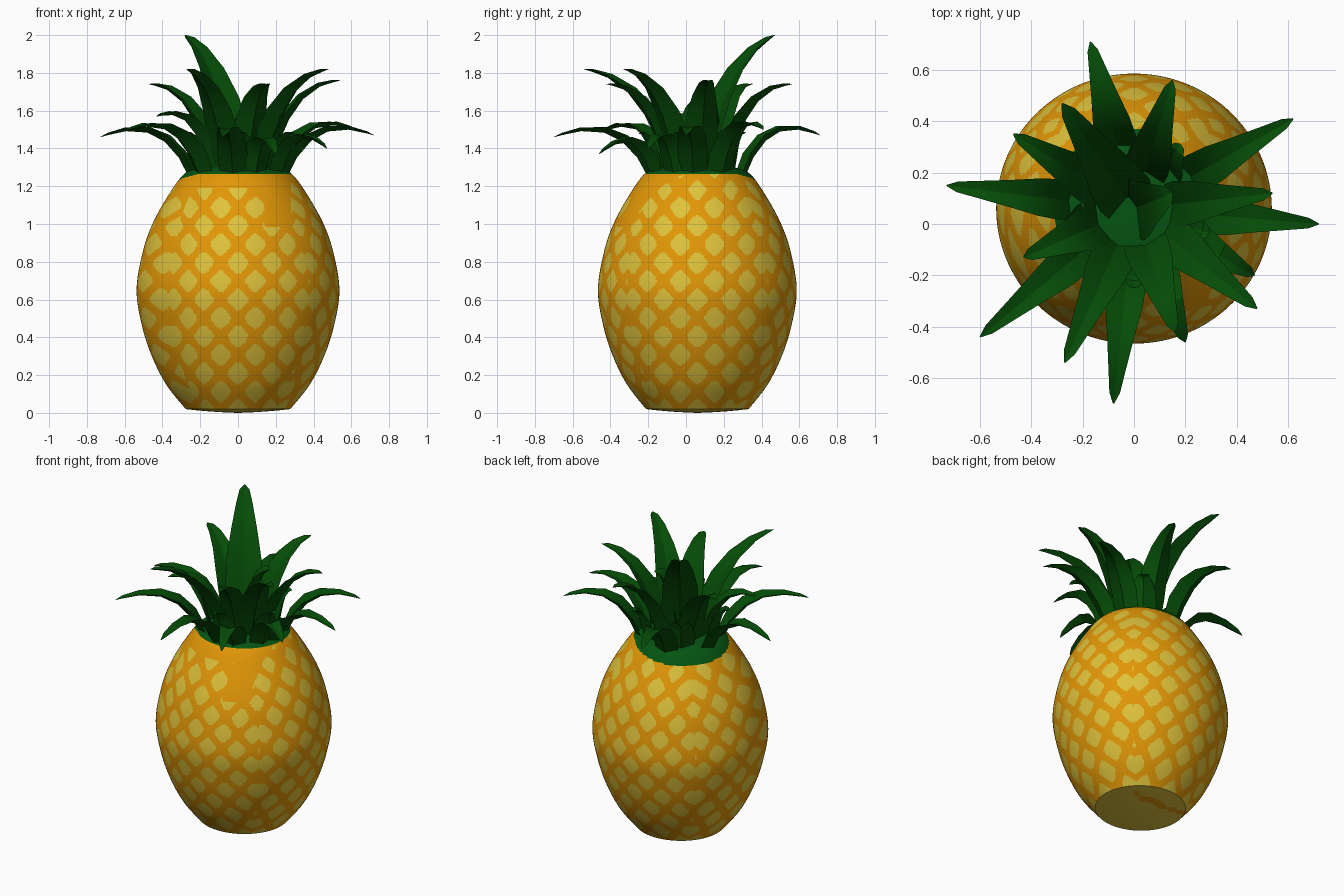
import bpy, bmesh, math
from mathutils import Vector

if "Cube" in bpy.data.objects:
    bpy.data.objects.remove(bpy.data.objects["Cube"])


def material(name, rgb):
    m = bpy.data.materials.new(name)
    m.diffuse_color = (*rgb, 1)
    m.use_nodes = True
    m.node_tree.nodes["Principled BSDF"].inputs["Base Color"].default_value = m.diffuse_color
    return m


ORANGE = material("orange rind", (0.76, 0.31, 0.002))
YELLOW = material("yellow rind", (0.73, 0.54, 0.045))
GREEN = material("leaf green", (0.0015, 0.072, 0.002))
COLLAR = material("collar green", (0.0015, 0.09, 0.006))
CENTRE = Vector((0, 0.06, 0))


def finish(bm, name, mats, angle):
    bmesh.ops.recalc_face_normals(bm, faces=bm.faces)
    me = bpy.data.meshes.new(name)
    bm.to_mesh(me)
    bm.free()
    for m in mats:
        me.materials.append(m)
    ob = bpy.data.objects.new(name, me)
    bpy.context.collection.objects.link(ob)
    bpy.ops.object.select_all(action='DESELECT')
    ob.select_set(True)
    bpy.context.view_layer.objects.active = ob
    bpy.ops.object.shade_smooth_by_angle(angle=math.radians(angle))
    return ob


# Fruit body: lathed smooth profile, finely divided so the diamonds can be cut by rule
PROFILE = [(0.277, 0.02), (0.38, 0.15), (0.456, 0.30), (0.508, 0.46), (0.537, 0.65),
           (0.505, 0.85), (0.453, 1.0), (0.37, 1.15), (0.285, 1.265), (0.2, 1.30)]
COLS = 360
ROUND_Y = 0.98


def spline(points, i, t):
    p = [Vector(points[min(max(i + k, 0), len(points) - 1)]) for k in (-1, 0, 1, 2)]
    return 0.5 * (2 * p[1] + (p[2] - p[0]) * t + (2 * p[0] - 5 * p[1] + 4 * p[2] - p[3]) * t * t
                  + (3 * p[1] - p[0] - 3 * p[2] + p[3]) * t ** 3)


def rind_colour(c):
    d = c - CENTRE
    # green collar dips lower at the back left
    dip = max(0, (d.y - d.x) / math.hypot(d.x, d.y)) * 0.04
    if c.z > 1.268 - dip:
        return 2
    if c.z < 0.02:
        return 0 if abs(d.y - 0.12) < 0.022 and d.x < 0.15 else 1
    # plain orange patch high on the front
    front = d.y < 0 and abs(d.x) < 0.28
    if front and (c.z > 1.19 or (0.14 < c.x < 0.28 and c.z > 0.98)):
        return 0
    # diamonds keep their size, laid out separately on four sides
    ang = math.atan2(d.x, -d.y)
    side = round(ang / (math.pi / 2))
    local = ang - side * math.pi / 2
    u = local * math.hypot(d.x, d.y) / 0.185
    if side == -1 and local > 0:
        u *= 0.5                # stretched cells on the front left
    v = (c.z - 0.6) / 0.195
    a, b = u + v, u - v
    a, b = a - round(a), b - round(b)
    size = 0.35 - max(0, c.z - 1.12) * 0.8
    return 1 if a ** 4 + b ** 4 < size ** 4 else 0


bm = bmesh.new()
levels = []
for i in range(len(PROFILE) - 1):
    n = max(2, round((Vector(PROFILE[i + 1]) - Vector(PROFILE[i])).length / 0.009))
    levels += [spline(PROFILE, i, k / n) for k in range(n)]
levels.append(Vector(PROFILE[-1]))
rings = []
for r, z in levels:
    rings.append([bm.verts.new((r * math.sin(k * math.tau / COLS),
                                CENTRE.y - ROUND_Y * r * math.cos(k * math.tau / COLS), z))
                  for k in range(COLS)])
# Bottom: shallow dome down to the ground
for s, z in ((0.93, 0.018), (0.8, 0.014), (0.6, 0.009), (0.4, 0.005), (0.2, 0.002)):
    rings.insert(0, [bm.verts.new((v.co.x * s, CENTRE.y + (v.co.y - CENTRE.y) * s, z))
                     for v in rings[-len(levels)]])
for lo, hi in zip(rings, rings[1:]):
    for k in range(COLS):
        j = (k + 1) % COLS
        bm.faces.new((lo[k], lo[j], hi[j], hi[k]))
for ring, z in ((rings[0], 0.0), (rings[-1], 1.31)):
    pole = bm.verts.new((0, CENTRE.y, z))
    for k in range(COLS):
        bm.faces.new((ring[k], ring[(k + 1) % COLS], pole))
for f in bm.faces:
    f.material_index = rind_colour(f.calc_center_median())
finish(bm, "fruit_body", [ORANGE, YELLOW, COLLAR], 35)

# Leaves: arched, channelled blades with a ridge on both sides
WIDTHS = [(0, 0.85), (0.2, 1.0), (0.4, 0.92), (0.6, 0.68), (0.8, 0.44), (0.94, 0.26), (1, 0.03)]


def leaf(name, tip, base_r, half, arch=1.0):
    tip = Vector(tip)
    out = Vector((tip.x, tip.y - CENTRE.y, 0))
    reach = out.length
    out.normalize()
    side = Vector((-out.y, out.x, 0))
    base = CENTRE + out * base_r + Vector((0, 0, 1.23))
    ctrl = CENTRE + out * (base_r + (reach - base_r) * 0.28)
    ctrl.z = tip.z + arch * (0.16 - 0.54 * (tip.z - 1.46))
    bm = bmesh.new()
    rows = []
    for t, w in WIDTHS:
        p = base * (1 - t) ** 2 + ctrl * 2 * t * (1 - t) + tip * t * t
        tan = ((ctrl - base) * (1 - t) + (tip - ctrl) * t).normalized()
        up = tan.cross(side)    # upper face looks inward and upward
        w *= half
        rows.append([bm.verts.new(q) for q in (
            p + side * w + up * w * 0.25, p - up * w * 0.02,
            p - side * w + up * w * 0.25, p - up * w * 0.3)])
    for a, b in zip(rows, rows[1:]):
        for k in range(4):
            j = (k + 1) % 4
            bm.faces.new((a[k], a[j], b[j], b[k]))
    bm.faces.new(rows[0])
    bm.faces.new(rows[-1])
    finish(bm, name, [GREEN], 27)


LOW = [(-0.17, 0.71, 1.47), (-0.73, 0.15, 1.46), (0.72, 0.0, 1.47), (-0.08, -0.70, 1.46),
       (-0.60, -0.44, 1.49), (0.62, 0.41, 1.50), (0.2, -0.46, 1.37), (0.47, -0.2, 1.40)]
MID = [(0.48, -0.33, 1.82), (0.54, 0.12, 1.76), (0.15, 0.56, 1.74),
       (-0.47, 0.35, 1.74), (-0.27, -0.54, 1.82), (-0.43, -0.13, 1.57), (0.16, -0.42, 1.74)]
for i, t in enumerate(LOW):
    leaf(f"low_leaf_{i + 1}", t, 0.23, 0.08)
for i, t in enumerate(MID):
    leaf(f"middle_leaf_{i + 1}", t, 0.13, 0.09)
leaf("tall_leaf", (-0.28, 0.47, 2.0), 0.03, 0.115)

# Steep leaf in the heart of the crown
leaf("inner_leaf", (0.15, 0.12, 1.68), 0.0, 0.13, 0.2)

# Short upright leaves filling the gaps around the crown
for i in range(5):
    a = (i + 0.75) * math.tau / 5
    leaf(f"short_leaf_{i + 1}",
         (0.31 * math.cos(a), CENTRE.y + 0.31 * math.sin(a), 1.48), 0.2, 0.085, 0.2)
